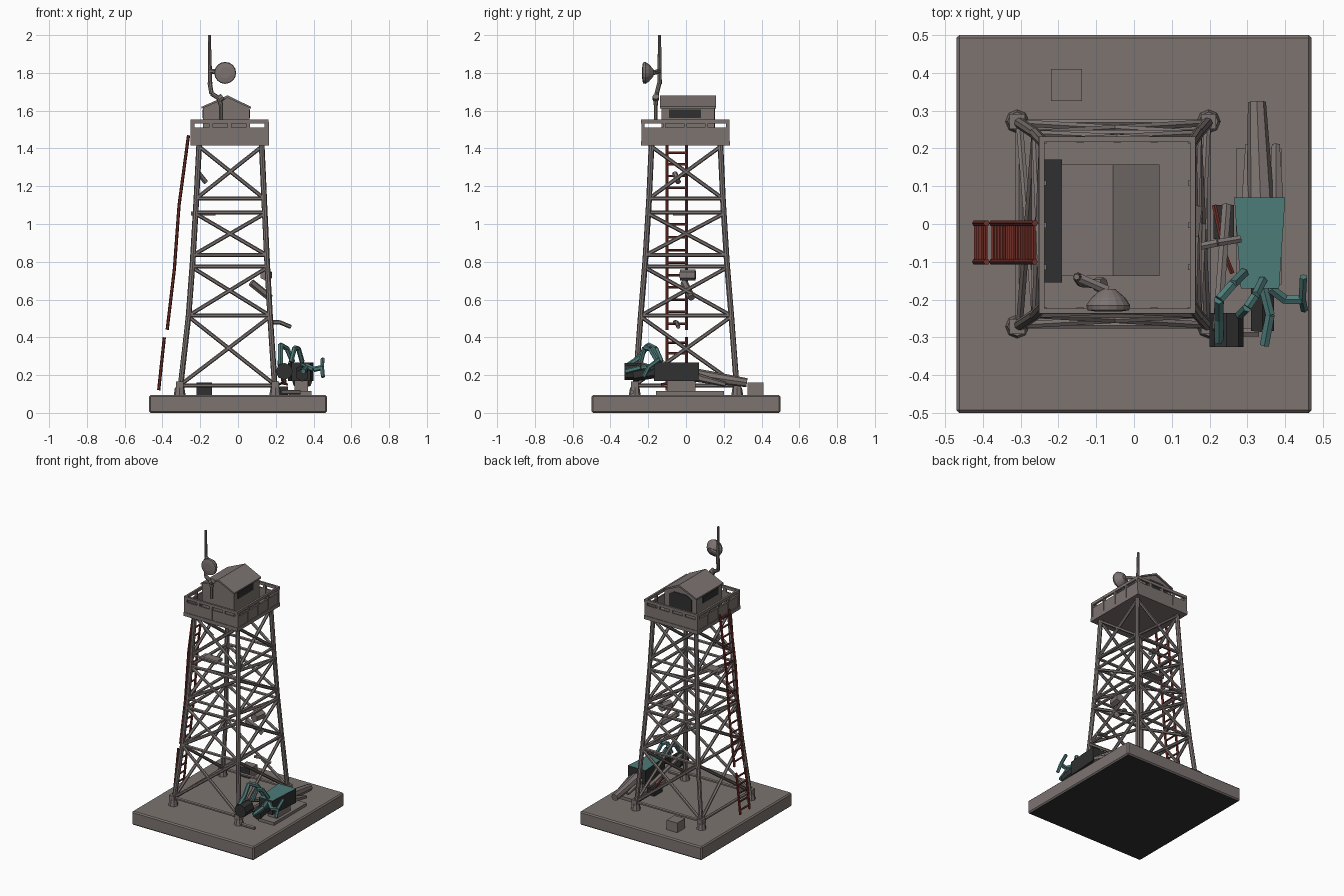
import bpy, bmesh, math
from mathutils import Vector, Matrix

if "Cube" in bpy.data.objects:
    bpy.data.objects.remove(bpy.data.objects["Cube"])


def material(name, rgb):
    m = bpy.data.materials.new(name)
    m.diffuse_color = (*rgb, 1)
    m.use_nodes = True
    m.node_tree.nodes["Principled BSDF"].inputs["Base Color"].default_value = m.diffuse_color
    return m


GREY = material("weathered grey", (0.20, 0.172, 0.163))
DARK = material("dark charcoal", (0.03, 0.03, 0.031))
TEAL = material("faded teal", (0.075, 0.20, 0.19))
RED = material("rusty red", (0.17, 0.03, 0.022))


def box(bm, lo, hi):
    lo, hi = Vector(lo), Vector(hi)
    m = Matrix.Translation((lo + hi) / 2) @ Matrix.Diagonal((*(hi - lo), 1))
    return bmesh.ops.create_cube(bm, size=1, matrix=m)["verts"]


def bar(bm, a, b, r, n=6, r2=None):
    a, b = Vector(a), Vector(b)
    d = b - a
    m = Matrix.Translation((a + b) / 2) @ d.to_track_quat('Z', 'Y').to_matrix().to_4x4()
    bmesh.ops.create_cone(bm, cap_ends=True, segments=n, radius1=r,
                          radius2=r if r2 is None else r2, depth=d.length, matrix=m)


def path(bm, pts, r, n=6):
    for a, b in zip(pts, pts[1:]):
        bar(bm, a, b, r, n)


def finish(bm, name, *mats, rule=None):
    bm.normal_update()
    if rule:
        for f in bm.faces:
            f.material_index = rule(f)
    me = bpy.data.meshes.new(name)
    bm.to_mesh(me)
    bm.free()
    ob = bpy.data.objects.new(name, me)
    for m in mats:
        me.materials.append(m)
    bpy.context.collection.objects.link(ob)
    return ob


# Base slab with softened corners and a dark underside
bm = bmesh.new()
box(bm, (-0.47, -0.5, 0), (0.47, 0.5, 0.095))
bmesh.ops.bevel(bm, geom=bm.edges[:], offset=0.008, segments=1, affect='EDGES')
finish(bm, "base_slab", GREY, DARK, rule=lambda f: int(f.normal.z < -0.9))

# Tower profile: height, x centre, half width, half depth
PROFILE = [(0.09, -0.056, 0.254, 0.272), (0.51, -0.046, 0.216, 0.24), (0.80, -0.043, 0.197, 0.216),
           (1.12, -0.041, 0.18, 0.196), (1.43, -0.04, 0.165, 0.182)]


def leg_pt(sx, sy, z):
    for p, q in zip(PROFILE, PROFILE[1:]):
        if z <= q[0]:
            t = (z - p[0]) / (q[0] - p[0])
            c, hx, hy = (p[i] + (q[i] - p[i]) * t for i in (1, 2, 3))
            return Vector((c + sx * hx, sy * hy, z))


CORNERS = [(-1, -1), (1, -1), (1, 1), (-1, 1)]

# Four legs and their footings
bm = bmesh.new()
for sx, sy in CORNERS:
    path(bm, [leg_pt(sx, sy, p[0]) for p in PROFILE], 0.015, 8)
finish(bm, "tower_legs", GREY)
bm = bmesh.new()
for sx, sy in CORNERS:
    p = leg_pt(sx, sy, 0.1)
    bar(bm, (p.x, p.y, 0.09), (p.x, p.y, 0.135), 0.032, 8, 0.025)
    box(bm, (p.x - 0.02, p.y - 0.02, 0.13), (p.x + 0.02, p.y + 0.02, 0.165))
finish(bm, "leg_footings", GREY)

# Horizontal and crossed braces on all four sides
bm = bmesh.new()
for i in range(4):
    a, b = CORNERS[i], CORNERS[(i + 1) % 4]
    for z in (0.145, 0.515, 0.775, 0.835, 1.06, 1.135):
        bar(bm, leg_pt(*a, z), leg_pt(*b, z), 0.0105)
    for z0, z1 in ((0.15, 0.51), (0.515, 0.77), (0.835, 1.055), (1.135, 1.41)):
        bar(bm, leg_pt(*a, z0), leg_pt(*b, z1), 0.0105)
        bar(bm, leg_pt(*b, z0), leg_pt(*a, z1), 0.0105)
finish(bm, "cross_braces", GREY)

# Platform floor, parapet panels, posts and top rail
X0, X1, Y0, Y1 = -0.252, 0.163, -0.238, 0.232
bm = bmesh.new()
box(bm, (X0, Y0, 1.415), (X1, Y1, 1.44))
finish(bm, "platform_floor", GREY)
bm = bmesh.new()
box(bm, (X0 + 0.012, -0.155, 1.438), (-0.19, 0.17, 1.446))
finish(bm, "floor_hatch", DARK)


def ring(bm, z0, z1, t, inset):
    x0, x1, y0, y1 = X0 + inset, X1 - inset, Y0 + inset, Y1 - inset
    box(bm, (x0, y0, z0), (x1, y0 + t, z1))
    box(bm, (x0, y1 - t, z0), (x1, y1, z1))
    box(bm, (x0, y0 + t, z0), (x0 + t, y1 - t, z1))
    box(bm, (x1 - t, y0 + t, z0), (x1, y1 - t, z1))


bm = bmesh.new()
ring(bm, 1.438, 1.512, 0.01, 0.004)
ring(bm, 1.532, 1.552, 0.014, 0.001)
for i in range(5):
    x = X0 + 0.012 + (X1 - X0 - 0.024) * i / 4
    y = Y0 + 0.012 + (Y1 - Y0 - 0.024) * i / 4
    for px, py in ((x, Y0 + 0.01), (x, Y1 - 0.01), (X0 + 0.01, y), (X1 - 0.01, y)):
        box(bm, (px - 0.01, py - 0.007, 1.43), (px + 0.01, py + 0.007, 1.54))
finish(bm, "parapet_railing", GREY)

# Cabin: gabled profile extruded along y
def prism(bm, prof, y0, y1):
    f = bm.faces.new([bm.verts.new((x, y0, z)) for x, z in prof])
    r = bmesh.ops.extrude_face_region(bm, geom=[f])
    vs = [v for v in r["geom"] if isinstance(v, bmesh.types.BMVert)]
    bmesh.ops.translate(bm, verts=vs, vec=(0, y1 - y0, 0))
    bmesh.ops.recalc_face_normals(bm, faces=bm.faces[:])


bm = bmesh.new()
prism(bm, [(-0.185, 1.438), (0.06, 1.438), (0.06, 1.615), (-0.055, 1.67), (-0.185, 1.615)], -0.13, 0.15)
finish(bm, "cabin_walls", GREY)
bm = bmesh.new()
prism(bm, [(-0.192, 1.611), (-0.055, 1.668), (0.068, 1.611), (0.068, 1.621), (-0.055, 1.681), (-0.192, 1.621)],
      -0.138, 0.158)
finish(bm, "cabin_roof", GREY)
bm = bmesh.new()
for x in (0.06, -0.185):
    box(bm, (x - 0.004, -0.09, 1.56), (x + 0.004, 0.08, 1.605))
prism(bm, [(-0.15, 1.5), (0.025, 1.5), (0.025, 1.6), (-0.01, 1.622), (-0.11, 1.622), (-0.15, 1.6)], 0.147, 0.154)
finish(bm, "cabin_windows", DARK)

# Ladder on the left side, with a small break near the bottom
RAIL = [Vector(p) for p in ((-0.42, 0, 0.12), (-0.39, 0, 0.40), (-0.375, 0, 0.44), (-0.337, 0, 0.76),
                            (-0.312, 0, 1.1), (-0.262, 0, 1.47))]
bm = bmesh.new()
for i, (a, b) in enumerate(zip(RAIL, RAIL[1:])):
    if i == 1:
        continue
    for y in (-0.1, 0.002):
        bar(bm, a + Vector((0, y, 0)), b + Vector((0, y, 0)), 0.0085)
    n = round((b - a).length / 0.062)
    for k in range(n):
        p = a.lerp(b, (k + 0.5) / n)
        bar(bm, (p.x, -0.1, p.z), (p.x, 0.002, p.z), 0.0065)
finish(bm, "ladder", RED)

# Antenna mast, bent at the foot, and a round dish facing the front
bm = bmesh.new()
path(bm, [(-0.09, -0.16, 1.63), (-0.10, -0.158, 1.665), (-0.14, -0.155, 1.69), (-0.15, -0.14, 1.75)], 0.012, 8)
bar(bm, (-0.148, -0.14, 1.74), (-0.152, -0.14, 2.0), 0.012, 8, 0.008)
bar(bm, (-0.092, -0.16, 1.55), (-0.092, -0.16, 1.64), 0.009, 8)
bar(bm, (-0.1, -0.16, 1.66), (-0.08, -0.16, 1.675), 0.018, 8)
finish(bm, "antenna_mast", GREY)
bm = bmesh.new()
c = Vector((-0.068, 0, 1.80))
prev = None
for y, r in ((-0.172, 0.018), (-0.195, 0.045), (-0.215, 0.058), (-0.228, 0.055), (-0.232, 0.03)):
    loop = [bm.verts.new((c.x + r * math.cos(k * math.tau / 16), y, c.z + r * math.sin(k * math.tau / 16)))
            for k in range(16)]
    if prev:
        for k in range(16):
            bm.faces.new((prev[k], prev[k - 1], loop[k - 1], loop[k]))
    else:
        bm.faces.new(loop)
    prev = loop
bm.faces.new(prev)
bmesh.ops.recalc_face_normals(bm, faces=bm.faces[:])
bar(bm, (-0.07, -0.175, 1.80), (-0.15, -0.14, 1.81), 0.013)
finish(bm, "antenna_dish", GREY)

# Slumped machine at the right: dark body with a tapered teal top plate
bm = bmesh.new()
for v in box(bm, (0.265, -0.17, 0.17), (0.40, 0.07, 0.268)):
    if v.co.y < 0:
        v.co.x = 0.335 + (v.co.x - 0.335) * 0.75
finish(bm, "machine_body", DARK, TEAL, rule=lambda f: int(f.normal.z > 0.9))
bm = bmesh.new()
bar(bm, (0.245, -0.325, 0.22), (0.245, -0.235, 0.22), 0.045, 8)
bar(bm, (0.34, -0.28, 0.2), (0.34, -0.16, 0.22), 0.035, 6)
finish(bm, "machine_front_block", DARK)
bm = bmesh.new()
path(bm, [(0.29, -0.13, 0.27), (0.26, -0.16, 0.34), (0.225, -0.2, 0.36), (0.225, -0.25, 0.29), (0.225, -0.31, 0.25)], 0.014)
path(bm, [(0.34, -0.15, 0.27), (0.32, -0.19, 0.34), (0.30, -0.22, 0.345), (0.28, -0.24, 0.27)], 0.013)
path(bm, [(0.34, -0.16, 0.25), (0.36, -0.24, 0.24), (0.345, -0.32, 0.22)], 0.014)
path(bm, [(0.36, -0.17, 0.25), (0.40, -0.20, 0.23), (0.445, -0.20, 0.24)], 0.014)
path(bm, [(0.448, -0.14, 0.285), (0.445, -0.2, 0.24), (0.45, -0.225, 0.19)], 0.011)
finish(bm, "machine_arms", TEAL)

# Grey legs of the machine and planks under it
bm = bmesh.new()
bar(bm, (0.335, 0.05, 0.2), (0.325, 0.322, 0.16), 0.036, 8, 0.024)
for x in (0.305, 0.375):
    bar(bm, (x, 0.05, 0.19), (x, 0.21, 0.15), 0.024, 6, 0.012)
bar(bm, (0.22, -0.28, 0.27), (0.245, 0.05, 0.16), 0.014)
finish(bm, "machine_legs", GREY)
bm = bmesh.new()
box(bm, (0.27, -0.16, 0.09), (0.39, 0.2, 0.115))
box(bm, (0.30, -0.10, 0.11), (0.37, 0.05, 0.175))
bar(bm, (0.23, -0.287, 0.11), (0.33, -0.287, 0.11), 0.012)
finish(bm, "ground_planks", GREY)
bm = bmesh.new()
box(bm, (0.21, -0.04, 0.09), (0.265, 0.05, 0.14))
finish(bm, "small_dark_box", DARK)
bm = bmesh.new()
path(bm, [(0.212, 0.05, 0.15), (0.24, -0.08, 0.16), (0.26, -0.13, 0.15)], 0.007)
finish(bm, "loose_red_rod", RED)

# Crate near the rear edge with a dark front
bm = bmesh.new()
box(bm, (-0.22, 0.325, 0.09), (-0.138, 0.41, 0.162))
finish(bm, "rear_crate", GREY, DARK, rule=lambda f: int(f.normal.y < -0.9))

# Torn scraps hanging on the frame
bm = bmesh.new()
path(bm, [(0.07, -0.01, 0.69), (0.12, 0.01, 0.65), (0.17, 0.03, 0.61)], 0.02)
path(bm, [(0.17, -0.06, 0.48), (0.22, -0.05, 0.48), (0.28, -0.04, 0.455)], 0.011)
path(bm, [(-0.21, -0.06, 1.27), (-0.17, -0.04, 1.22)], 0.014)
box(bm, (-0.25, -0.07, 1.045), (-0.12, 0.0, 1.065))
bar(bm, (0.145, -0.03, 0.73), (0.155, 0.05, 0.73), 0.03)
finish(bm, "hanging_scraps", GREY)
